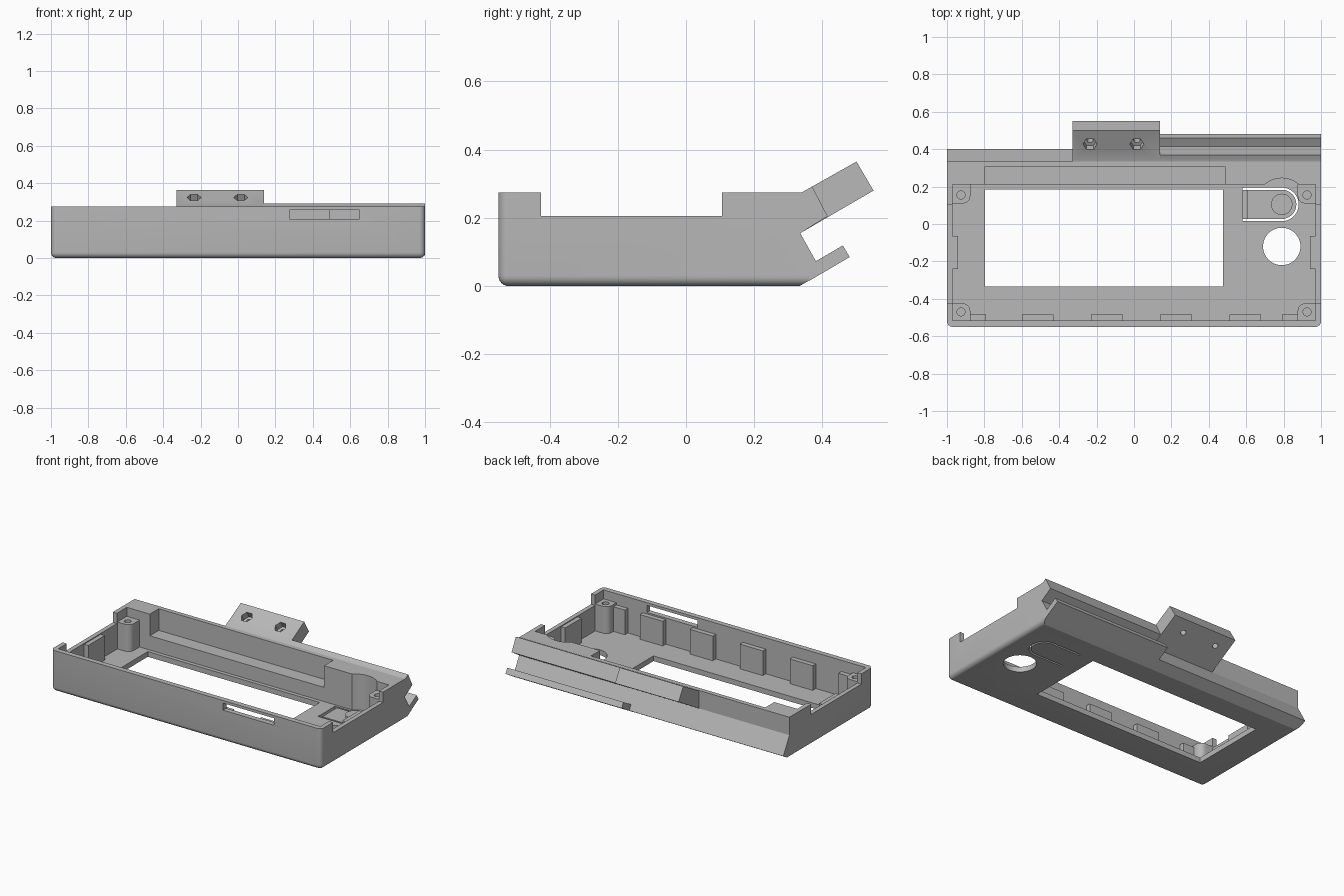
import bpy, bmesh, math
from mathutils import Matrix, Vector

if "Cube" in bpy.data.objects:
    bpy.data.objects.remove(bpy.data.objects["Cube"])

grey = bpy.data.materials.new("plain_grey")
grey.diffuse_color = (0.48, 0.48, 0.48, 1)
grey.use_nodes = True
grey.node_tree.nodes["Principled BSDF"].inputs["Base Color"].default_value = grey.diffuse_color


def link(name, bm):
    bmesh.ops.recalc_face_normals(bm, faces=bm.faces[:])
    me = bpy.data.meshes.new(name)
    bm.to_mesh(me)
    bm.free()
    me.materials.append(grey)
    ob = bpy.data.objects.new(name, me)
    bpy.context.collection.objects.link(ob)
    return ob


def prism(name, pts, lo, hi, axis='z', matrix=None):
    """Extrude a profile: (x, y) along z, (y, z) along x."""
    bm = bmesh.new()
    place = (lambda a, b, t: (a, b, t)) if axis == 'z' else (lambda a, b, t: (t, a, b))
    low = [bm.verts.new(place(a, b, lo)) for a, b in pts]
    high = [bm.verts.new(place(a, b, hi)) for a, b in pts]
    bm.faces.new(low)
    bm.faces.new(high[::-1])
    for i in range(len(pts)):
        j = (i + 1) % len(pts)
        bm.faces.new((low[i], high[i], high[j], low[j]))
    if matrix:
        bm.transform(matrix)
    return link(name, bm)


def box(name, x0, x1, y0, y1, z0, z1):
    return prism(name, [(x0, y0), (x1, y0), (x1, y1), (x0, y1)], z0, z1)


def arc(cx, cy, r, a0, a1, n):
    return [(cx + r * math.cos(math.radians(a0 + (a1 - a0) * i / n)),
             cy + r * math.sin(math.radians(a0 + (a1 - a0) * i / n))) for i in range(n + 1)]


def circle(cx, cy, r, n):
    return arc(cx, cy, r, 0, 360, n)[:-1]


def combine(ob, other, op='DIFFERENCE'):
    mod = ob.modifiers.new(op, 'BOOLEAN')
    mod.operation, mod.solver, mod.object = op, 'EXACT', other
    bpy.context.view_layer.objects.active = ob
    bpy.ops.object.modifier_apply(modifier=mod.name)
    bpy.data.objects.remove(other)


FLOOR = 0.035

# Outer body: rounded front and bottom edges
bm = bmesh.new()
bmesh.ops.create_cube(bm, size=1)
bm.transform(Matrix.Translation((0, 0.05, 0.2)) @ Matrix.Diagonal((2, 1.2, 0.4, 1)))
edges = []
for e in bm.edges:
    m = (e.verts[0].co + e.verts[1].co) / 2
    if (m.z < 0.01 and m.y < 0.6) or (m.y < -0.5 and abs(m.x) > 0.9):
        edges.append(e)
bmesh.ops.bevel(bm, geom=edges, offset=0.03, segments=6, profile=0.5, affect='EDGES')
shell = link("case_shell", bm)

# Trim to the side profile with its slanted back
combine(shell, prism("trim", [(-0.7, -0.1), (0.162, -0.1), (0.40, 0.039), (0.335, 0.155),
                              (0.335, 0.275), (-0.7, 0.275)], -1.2, 1.2, 'x'), 'INTERSECT')

# Cavity with a round scoop in the back block
a = math.degrees(math.asin(0.75))
cavity = [(-0.97, -0.515), (0.97, -0.515), (0.97, 0.21)]
cavity += arc(0.79, 0.105, 0.14, a, 180 - a, 14) + [(-0.97, 0.21)]
combine(shell, prism("cavity", cavity, FLOOR, 0.5))
combine(shell, box("ledge_recess", -0.8, 0.49, 0.15, 0.305, 0.13, 0.5))

# Side wall notches, screen window, front slot, round hole
combine(shell, box("side_notch", -1.2, 1.2, -0.425, 0.105, 0.206, 0.5))
combine(shell, box("window", -0.797, 0.475, -0.335, 0.185, -0.1, 0.1))
combine(shell, box("front_slot", 0.275, 0.65, -0.7, -0.5, 0.21, 0.257))
combine(shell, prism("round_hole", circle(0.79, -0.12, 0.1, 48), -0.1, 0.1))

# Flexible push tongue: U-shaped slit and thinned hinge
slit = [(0.58, 0.015)] + arc(0.79, 0.105, 0.09, -90, 90, 20) + [(0.58, 0.195), (0.58, 0.183)]
slit += arc(0.79, 0.105, 0.078, 90, -90, 20) + [(0.58, 0.027)]
combine(shell, prism("tongue_slit", slit, -0.1, 0.1))
combine(shell, box("hinge_groove", 0.582, 0.605, 0.02, 0.19, 0.014, 0.1))
prism("push_button", circle(0.79, 0.105, 0.057, 32), 0.02, 0.07)

# Corner screw posts
for sx in (-1, 1):
    for label, cy, sy in (("front", -0.47, -1), ("back", 0.155, 1)):
        pts = [(0.98, 0.055), (0.98, -0.045), (0.925, -0.045)]
        pts += [(x, y) for x, y in arc(0.915, -0.005, 0.04, 270, 180, 6)] + [(0.875, 0.055)]
        post = prism(f"{label}_screw_post", [(sx * x, cy + sy * y) for x, y in pts], 0.02, 0.215)
        combine(post, prism("screw_hole", circle(sx * 0.925, cy, 0.022, 12), 0.08, 0.3))

# Wall support pads
for cx in (-0.515, -0.145, 0.225, 0.595):
    box("front_pad", cx - 0.085, cx + 0.085, -0.525, -0.483, 0.02, 0.2)
for s in (-1, 1):
    x0, x1 = sorted((s * 0.79, s * 0.89))
    box("corner_pad", x0, x1, -0.525, -0.483, 0.02, 0.2)
    x0, x1 = sorted((s * 0.94, s * 0.98))
    box("side_pad", x0, x1, -0.24, -0.065, 0.02, 0.2)

# Rear rail: upper flange and lower lip along the right half
prism("rail_flange", [(0.325, 0.16), (0.335, 0.155), (0.415, 0.205), (0.37, 0.292),
                      (0.34, 0.275), (0.325, 0.272)], 0.14, 1, 'x')
prism("rail_lip", [(0.36, 0.0145), (0.48, 0.085), (0.46, 0.119), (0.381, 0.073),
                   (0.36, 0.06)], 0.14, 1, 'x')

# Mounting tab with hexagonal nut pockets and bolt holes
tab = prism("mounting_tab", [(0.325, 0.16), (0.335, 0.155), (0.55, 0.28), (0.50, 0.365),
                             (0.34, 0.275), (0.325, 0.272)], -0.33, 0.14, 'x')
for x in (-0.235, 0.015):
    tilt = Matrix.Translation((x, 0.427, 0.324)) @ Matrix.Rotation(math.radians(30), 4, 'X')
    combine(tab, prism("nut_pocket", circle(0, 0, 0.038, 6), -0.045, 0.05, matrix=tilt))
    combine(tab, prism("bolt_hole", circle(0, 0, 0.017, 20), -0.2, 0.05, matrix=tilt))

# Smooth curved faces, keep edges sharp
bpy.ops.object.select_all(action='SELECT')
bpy.ops.object.shade_smooth_by_angle(angle=math.radians(25))
